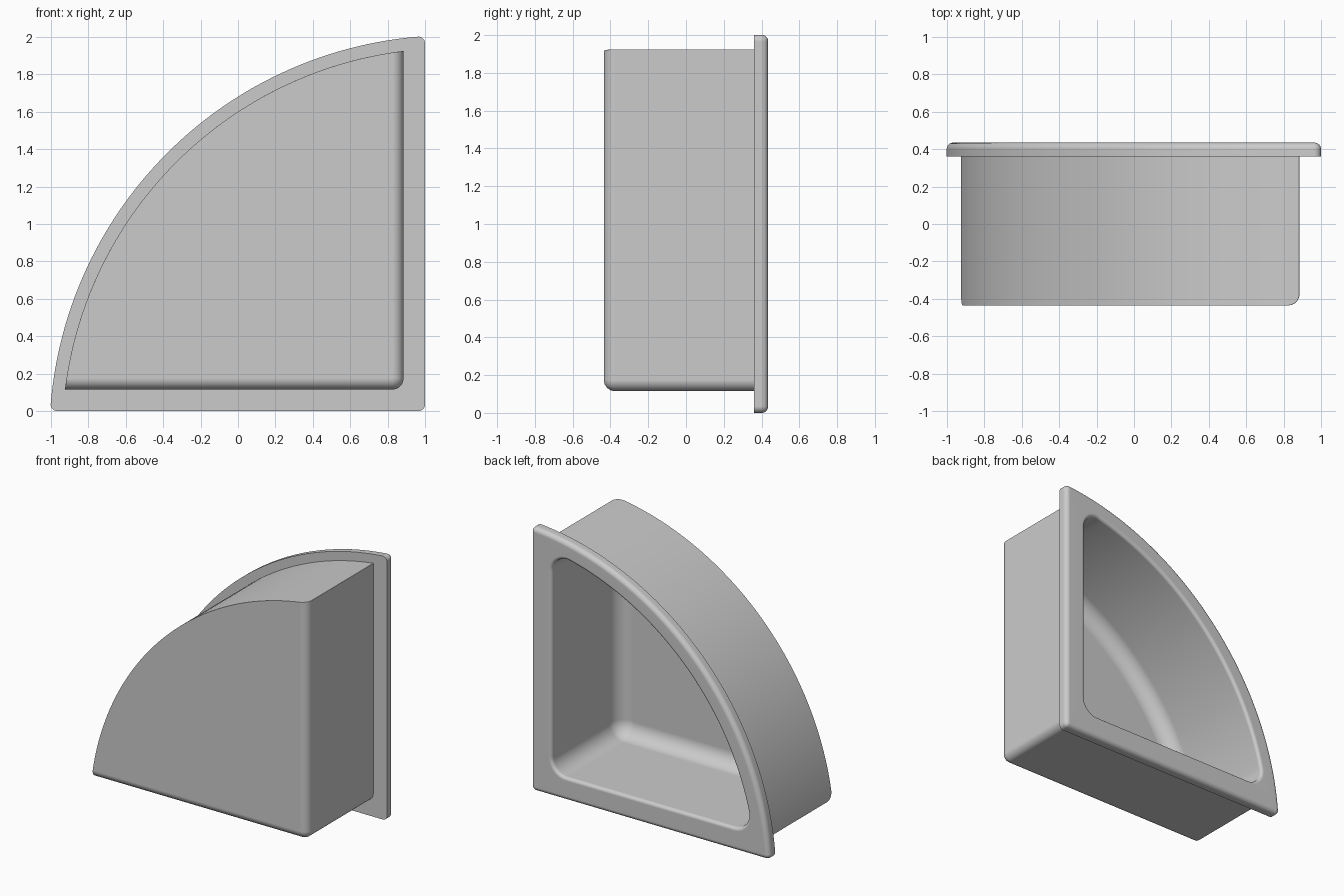
import bpy, bmesh
from math import sin, cos, pi, sqrt, atan2

cube = bpy.data.objects.get("Cube")
if cube:
    bpy.data.objects.remove(cube, do_unlink=True)

CX, CZ = 1.142, -0.142      # centre of the curved side
BACK, FRONT, RIM = 0.435, -0.435, 0.36
STEPS = 8
ARC_STEPS = 56


def section(y, d, radius, corner, tip):
    """Quarter-round outline: straight sides inset by d, rounded corners."""
    corner, tip = max(corner, 0.003), max(tip, 0.003)
    # square corner
    square = []
    for i in range(STEPS + 1):
        a = -pi / 2 + pi / 2 * i / STEPS
        square.append((1 - d - corner + corner * cos(a), d + corner + corner * sin(a)))
    # lower tip, tangent to the curved side and the bottom
    pz = d + tip
    px = CX - sqrt((radius - tip) ** 2 - (pz - CZ) ** 2)
    start = atan2(pz - CZ, px - CX)
    low = []
    for i in range(STEPS + 1):
        a = start + (1.5 * pi - start) * i / STEPS
        low.append((px + tip * cos(a), pz + tip * sin(a)))
    # upper tip mirrors the lower one across the diagonal
    high = [(1 - z, 1 - x) for x, z in reversed(low)]
    curve = []
    end = 1.5 * pi - start
    for i in range(1, ARC_STEPS):
        a = end + (start - end) * i / ARC_STEPS
        curve.append((CX + radius * cos(a), CZ + radius * sin(a)))
    return [(x, y, z) for x, z in square + high + curve + low]


def quarter(i):
    a = pi / 2 * i / STEPS
    return sin(a), cos(a)


sections = []

# outer box: only the straight walls round into the front face
r = 0.06
for i in range(STEPS + 1):
    s, c = quarter(i)
    t = r * (1 - s)
    sections.append(section(FRONT + r * (1 - c), 0.115 + t, 2.083, r - t, 0.003))
sections.append(section(RIM, 0.115, 2.083, r, 0.003))

# flange with a rounded back edge
r = 0.035
sections.append(section(RIM, 0, 2.151, r, r))
for i in range(STEPS + 1):
    s, c = quarter(i)
    t = r * (1 - c)
    sections.append(section(BACK - r + r * s, t, 2.151 - t, r - t, r - t))

# rounded lip of the opening
r = 0.025
for i in range(STEPS + 1):
    s, c = quarter(i)
    t = r * (1 - s)
    sections.append(section(BACK - r + r * c, 0.175 - t, 2.02 + t, 0.12 + t, 0.12 + t))

# cavity wall rounding into the floor
r = 0.115
for i in range(STEPS + 1):
    s, c = quarter(i)
    t = r * (1 - c)
    sections.append(section(FRONT + 0.06 + r * (1 - s), 0.175 + t, 2.02 - t, 0.12 - t, 0.12 - t))

# skin the sections into one closed shell
bm = bmesh.new()
loops = [[bm.verts.new(p) for p in s] for s in sections]
n = len(loops[0])
for a, b in zip(loops, loops[1:]):
    for i in range(n):
        j = (i + 1) % n
        bm.faces.new((a[i], a[j], b[j], b[i]))
bm.faces.new(loops[0])
bm.faces.new(loops[-1])
bmesh.ops.remove_doubles(bm, verts=bm.verts, dist=0.00005)
bmesh.ops.recalc_face_normals(bm, faces=bm.faces)
mesh = bpy.data.meshes.new("quarter_round_niche")
bm.to_mesh(mesh)
bm.free()

niche = bpy.data.objects.new("quarter_round_niche", mesh)
bpy.context.collection.objects.link(niche)

# plain grey
mat = bpy.data.materials.new("plain_grey")
mat.use_nodes = True
grey = (0.6, 0.6, 0.6, 1)
mat.diffuse_color = grey
mat.node_tree.nodes["Principled BSDF"].inputs["Base Color"].default_value = grey
mesh.materials.append(mat)

# smooth rounds, flat panels
for o in bpy.context.selected_objects:
    o.select_set(False)
niche.select_set(True)
bpy.context.view_layer.objects.active = niche
bpy.ops.object.shade_smooth_by_angle(angle=pi / 6)
weighted = niche.modifiers.new("flat_panels", "WEIGHTED_NORMAL")
weighted.keep_sharp = True
